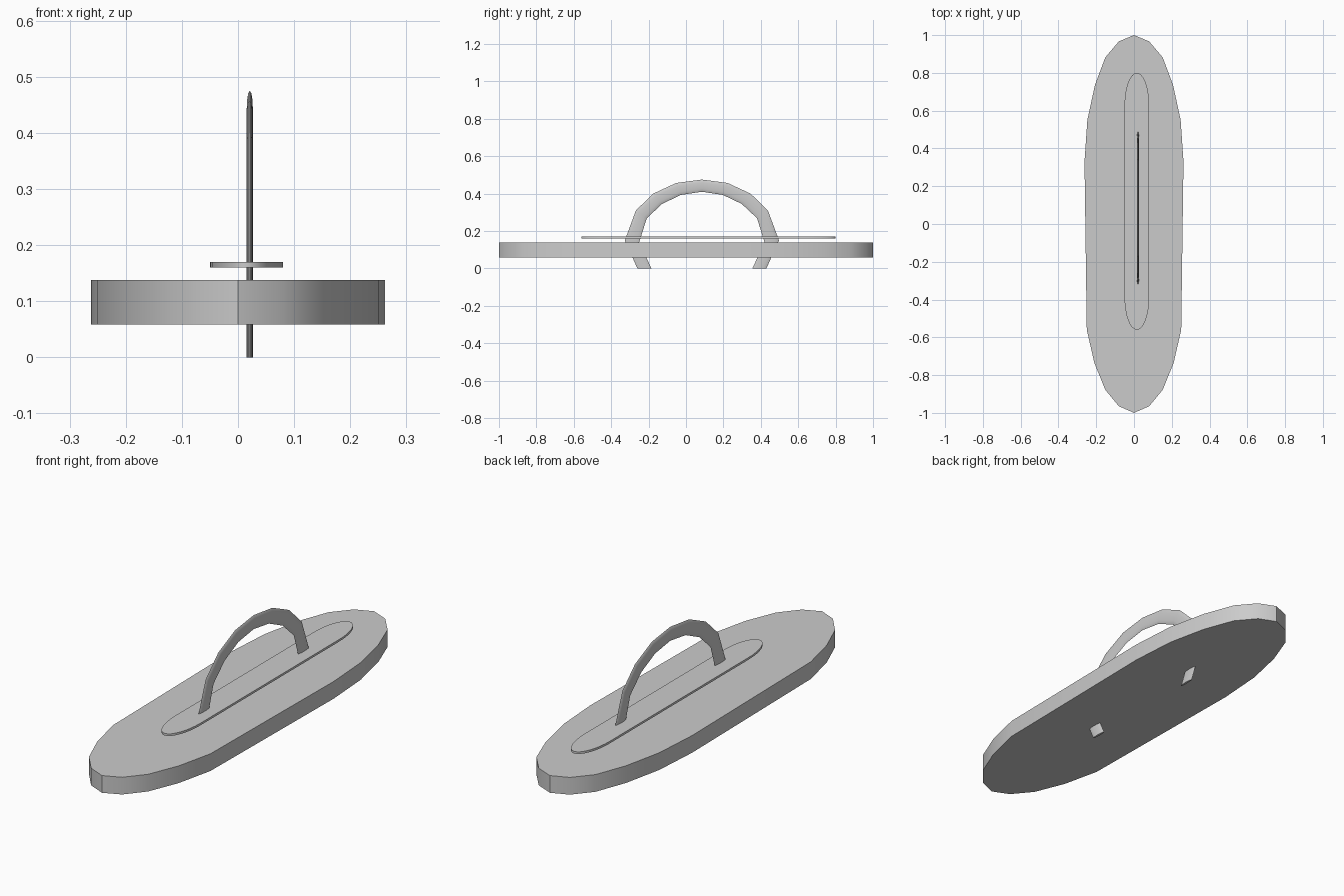
import bpy, bmesh
from math import sin, cos, pi

if "Cube" in bpy.data.objects:
    bpy.data.objects.remove(bpy.data.objects["Cube"])


def finish(name, bm, angle=30):
    bmesh.ops.recalc_face_normals(bm, faces=bm.faces)
    mesh = bpy.data.meshes.new(name)
    bm.to_mesh(mesh)
    bm.free()
    obj = bpy.data.objects.new(name, mesh)
    bpy.context.collection.objects.link(obj)
    bpy.ops.object.select_all(action='DESELECT')
    obj.select_set(True)
    bpy.context.view_layer.objects.active = obj
    bpy.ops.object.shade_smooth_by_angle(angle=angle * pi / 180)
    return obj


def loft(name, rings):
    """Skin a list of closed rings and cap both ends."""
    bm = bmesh.new()
    loops = [[bm.verts.new(p) for p in ring] for ring in rings]
    n = len(loops[0])
    for a, b in zip(loops, loops[1:]):
        for i in range(n):
            j = (i + 1) % n
            bm.faces.new((a[i], a[j], b[j], b[i]))
    bm.faces.new(loops[0])
    bm.faces.new(loops[-1])
    return finish(name, bm)


def slab(name, outline, z0, z1):
    return loft(name, [[(x, y, z) for x, y in outline] for z in (z0, z1)])


# Broad faceted base board, mirrored about x = 0
half = [(0.08, 0.967), (0.152, 0.882), (0.207, 0.735), (0.247, 0.55),
        (0.262, 0.33), (0.25, -0.56), (0.21, -0.735),
        (0.152, -0.878), (0.08, -0.965)]
board = [(0, 1)] + half + [(0, -1)] + [(-x, y) for x, y in reversed(half)]
slab("base_board", board, 0.058, 0.138)

# Thin rounded plate hovering just above the board
plate, N = [], 16
for cy, ry, start in ((0.63, 0.17, 0), (-0.39, 0.17, pi)):
    for i in range(N + 1):
        a = start + pi * i / N
        plate.append((0.015 + 0.065 * cos(a), cy + ry * sin(a)))
slab("top_plate", plate, 0.16, 0.17)

# Arched handle: (outer offset, outer z, inner offset, inner z) from foot to crown
stations = [(0.345, 0, 0.27, 0), (0.412, 0.15, 0.335, 0.14),
            (0.353, 0.31, 0.295, 0.268), (0.26, 0.40, 0.213, 0.345),
            (0.137, 0.457, 0.112, 0.393)]
arch = stations + [(0, 0.475, 0, 0.41)]
arch += [(-a, b, -c, d) for a, b, c, d in reversed(stations)]
rings = []
for oy, oz, iy, iz in arch:
    ring = []
    for k in range(12):
        t = 2 * pi * k / 12
        u = (1 + cos(t)) / 2
        ring.append((0.021 + 0.0055 * sin(t),
                     0.085 + iy + (oy - iy) * u, iz + (oz - iz) * u))
    rings.append(ring)
loft("arched_handle", rings)
